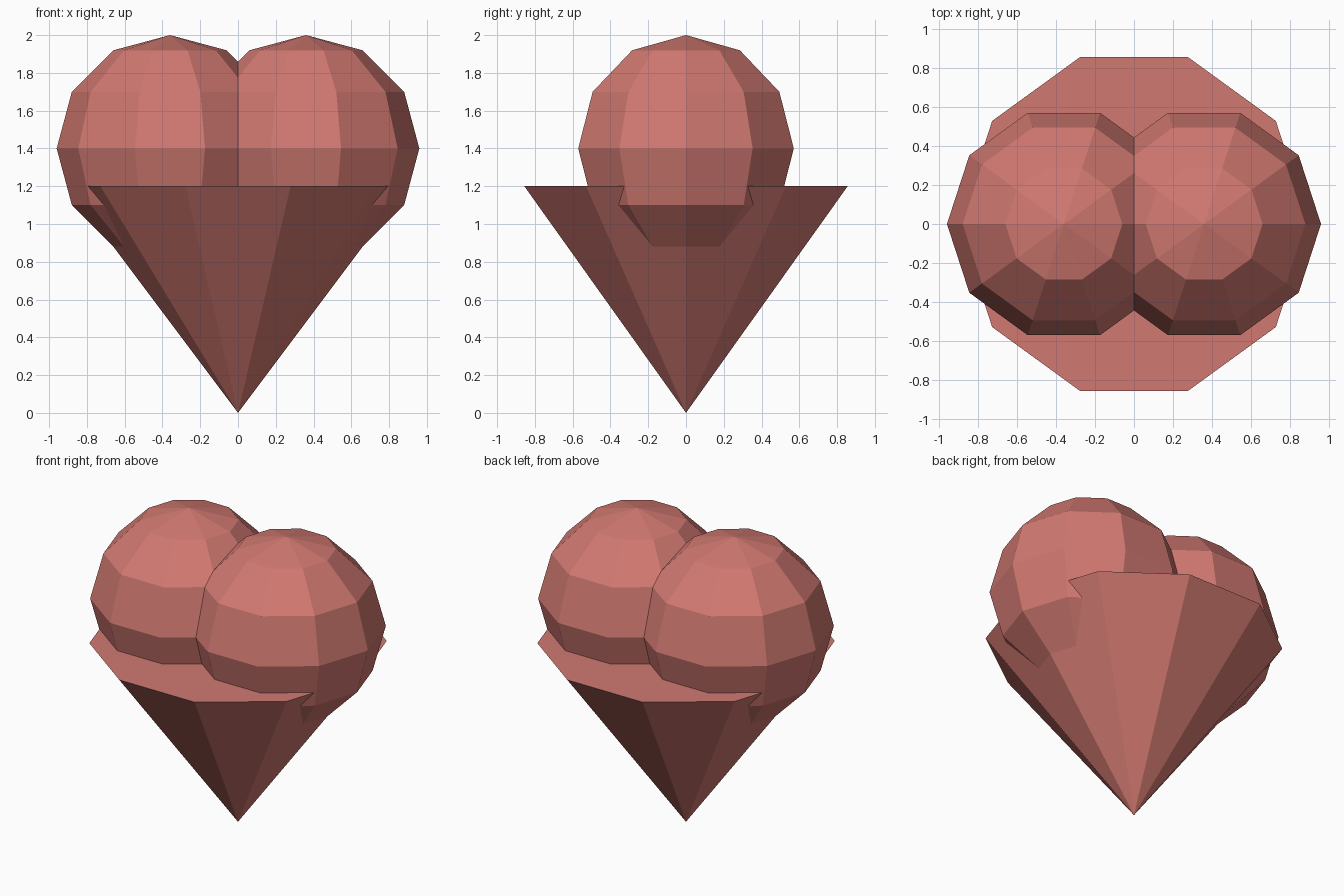
import bpy, bmesh, math

if "Cube" in bpy.data.objects:
    bpy.data.objects.remove(bpy.data.objects["Cube"])

SIDES = 10

rose = bpy.data.materials.new("rose red")
rose.diffuse_color = (0.64, 0.19, 0.165, 1)
rose.use_nodes = True
rose.node_tree.nodes["Principled BSDF"].inputs["Base Color"].default_value = rose.diffuse_color


def lathe(name, profile, x=0.0):
    """Flat-faced turned solid; profile is (radius, z), radius 0 makes a pole."""
    bm = bmesh.new()
    rings = []
    for r, z in profile:
        n = SIDES if r > 1e-6 else 1
        rings.append([bm.verts.new((x + r * math.cos(math.tau * i / SIDES),
                                    r * math.sin(math.tau * i / SIDES), z))
                      for i in range(n)])
    for low, high in zip(rings, rings[1:]):
        for i in range(SIDES):
            j = (i + 1) % SIDES
            if len(low) == 1:
                bm.faces.new((low[0], high[j], high[i]))
            elif len(high) == 1:
                bm.faces.new((low[i], low[j], high[0]))
            else:
                bm.faces.new((low[i], low[j], high[j], high[i]))
    if len(rings[-1]) > 1:          # flat lid
        bm.faces.new(rings[-1])
    bmesh.ops.recalc_face_normals(bm, faces=bm.faces)
    mesh = bpy.data.meshes.new(name)
    bm.to_mesh(mesh)
    bm.free()
    mesh.materials.append(rose)
    obj = bpy.data.objects.new(name, mesh)
    bpy.context.collection.objects.link(obj)
    return obj


# Pointed lower half
lathe("heart_cone", [(0, 0), (0.9, 1.2)])

# Two round lobes, six rings each
ball = [(0.6 * math.sin(math.pi * k / 6), 1.4 - 0.6 * math.cos(math.pi * k / 6))
        for k in range(7)]
for side, x in (("left", -0.36), ("right", 0.36)):
    lathe(side + "_lobe", ball, x)
